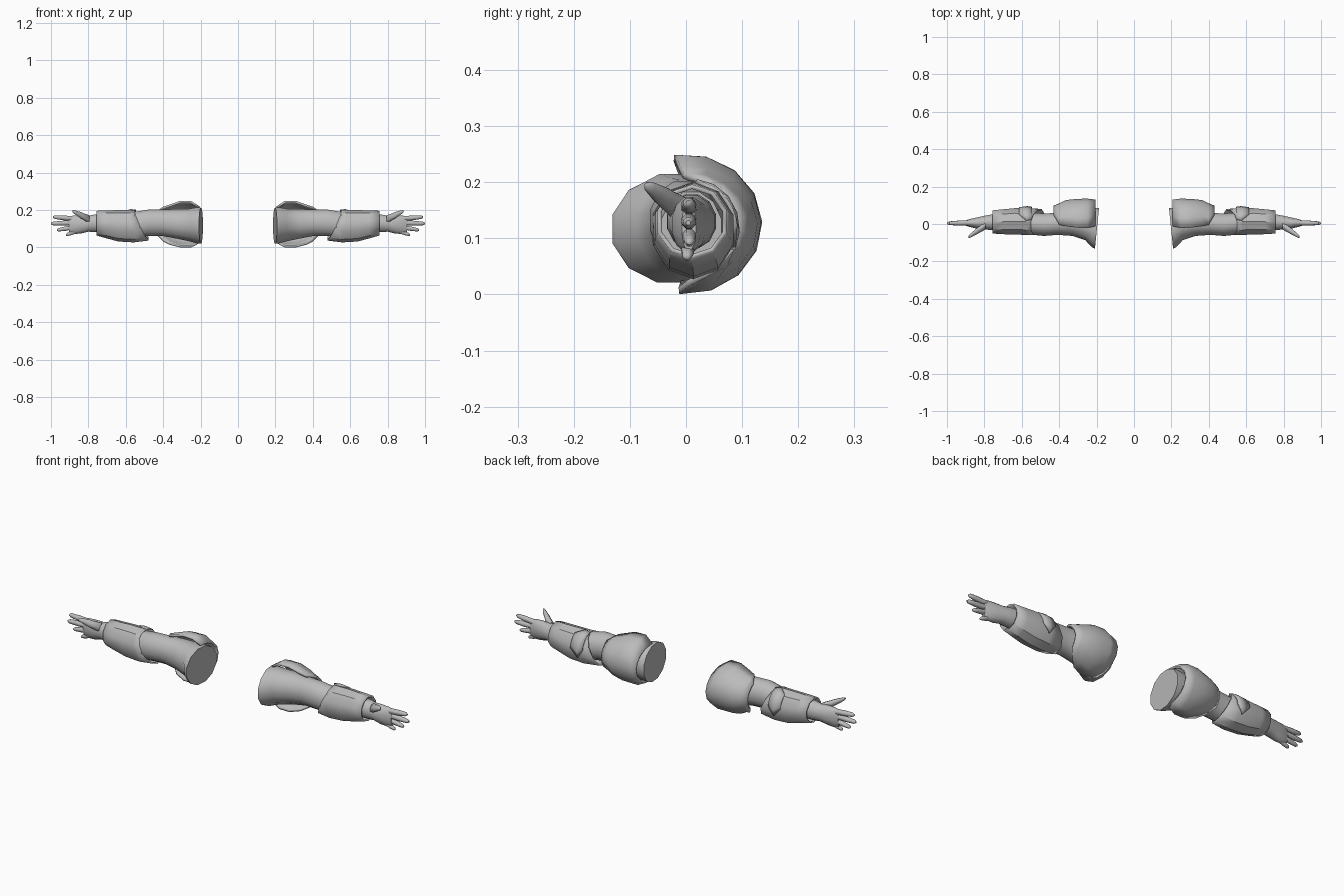
import bpy, bmesh, math

cube = bpy.data.objects.get("Cube")
if cube:
    bpy.data.objects.remove(cube)

grey = bpy.data.materials.new("plain grey")
grey.use_nodes = True
colour = (0.5, 0.5, 0.5, 1)
grey.diffuse_color = colour
grey.node_tree.nodes["Principled BSDF"].inputs["Base Color"].default_value = colour


def finish(name, bm, shell=0, angle=40):
    """Turn the bmesh into a mirrored, smoothly shaded object."""
    bmesh.ops.recalc_face_normals(bm, faces=bm.faces[:])
    mesh = bpy.data.meshes.new(name)
    bm.to_mesh(mesh)
    bm.free()
    mesh.materials.append(grey)
    obj = bpy.data.objects.new(name, mesh)
    bpy.context.collection.objects.link(obj)
    if shell:
        solid = obj.modifiers.new("thickness", "SOLIDIFY")
        solid.thickness = shell
        solid.offset = -1
    mirror = obj.modifiers.new("other_arm", "MIRROR")
    mirror.use_mirror_merge = False
    bpy.ops.object.select_all(action="DESELECT")
    obj.select_set(True)
    bpy.context.view_layer.objects.active = obj
    bpy.ops.object.shade_smooth_by_angle(angle=math.radians(angle))
    return obj


def loft(name, rings, sides=12, shell=0, angle=40):
    """Skin rings of (x, y_min, y_max, z_min, z_max, lean_y, lean_z)."""
    bm = bmesh.new()
    loops = []
    for x, y0, y1, z0, z1, *lean in rings:
        lean_y, lean_z = lean or (0, 0)
        loop = []
        for i in range(sides):
            a = math.tau * (i + 0.5) / sides
            dy = math.cos(a) * (y1 - y0) / 2
            dz = math.sin(a) * (z1 - z0) / 2
            loop.append(bm.verts.new((x + dy * lean_y + dz * lean_z,
                                      (y0 + y1) / 2 + dy, (z0 + z1) / 2 + dz)))
        loops.append(loop)
    for a, b in zip(loops, loops[1:]):
        for i in range(sides):
            j = (i + 1) % sides
            bm.faces.new((a[i], a[j], b[j], b[i]))
    if not shell:
        bm.faces.new(loops[0])
        bm.faces.new(loops[-1])
    return finish(name, bm, shell, angle)


def plate(name, rings, steps, shell):
    """Curved plate on the back; rings of (x, y, z, ry, rz, low, high angle)."""
    bm = bmesh.new()
    rows = []
    for x, y, z, ry, rz, low, high in rings:
        row = []
        for i in range(steps + 1):
            a = math.radians(low + (high - low) * i / steps)
            row.append(bm.verts.new((x, y + ry * math.cos(a), z + rz * math.sin(a))))
        rows.append(row)
    for a, b in zip(rows, rows[1:]):
        for i in range(steps):
            bm.faces.new((a[i], a[i + 1], b[i + 1], b[i]))
    return finish(name, bm, shell)


def digit(name, start, end, r0, r1):
    """Tapered finger with a bent middle and a rounded tip."""
    rings = []
    for t, s in ((0, 1), (0.35, 1), (0.5, 1.08), (0.75, 1), (0.92, 0.9), (1, 0.4)):
        x, y, z = (a + (b - a) * t for a, b in zip(start, end))
        r = (r0 + (r1 - r0) * t) * s
        rings.append((x, y - r, y + r, z - r, z + r))
    return loft(name, rings, 8, angle=60)


# Flared upper arm running down into the elbow
loft("upper_arm", [
    (0.198, -0.135, 0.09, 0.018, 0.215, -0.1, 0),
    (0.215, -0.128, 0.09, 0.018, 0.218, -0.1, 0),
    (0.26, -0.09, 0.085, 0.030, 0.210),
    (0.33, -0.066, 0.075, 0.045, 0.208),
    (0.41, -0.060, 0.062, 0.060, 0.205),
    (0.48, -0.066, 0.058, 0.060, 0.205),
    (0.54, -0.060, 0.062, 0.050, 0.195),
    (0.62, -0.045, 0.065, 0.050, 0.185),
])

# Shoulder shell wrapped around the back of the upper arm
plate("shoulder_pad", [
    (0.205, 0, 0.122, 0.130, 0.098, -92, 95),
    (0.25, 0, 0.125, 0.136, 0.125, -95, 99),
    (0.31, 0, 0.125, 0.134, 0.125, -95, 98),
    (0.365, 0, 0.122, 0.128, 0.108, -88, 95),
    (0.40, 0, 0.122, 0.112, 0.096, -70, 92),
    (0.43, 0, 0.122, 0.098, 0.088, -42, 60),
], 8, 0.012)

# Forearm armour with a slanted elbow opening
loft("bracer", [
    (0.515, -0.063, 0.084, 0.037, 0.200, -0.15, 0.45),
    (0.57, -0.062, 0.088, 0.027, 0.200, 0, 0.15),
    (0.64, -0.060, 0.088, 0.032, 0.200),
    (0.70, -0.058, 0.082, 0.048, 0.198),
    (0.757, -0.054, 0.076, 0.064, 0.196),
], 10, shell=0.008, angle=35)

# Raised guard behind the elbow
plate("elbow_guard", [
    (0.545, 0.012, 0.118, 0.080, 0.085, 5, 80),
    (0.575, 0.012, 0.117, 0.084, 0.089, -25, 85),
    (0.615, 0.012, 0.116, 0.080, 0.086, 5, 60),
], 5, 0.008)

# Wrist and palm
loft("palm", [
    (0.70, -0.035, 0.055, 0.080, 0.180),
    (0.765, -0.034, 0.052, 0.080, 0.178),
    (0.80, -0.030, 0.045, 0.083, 0.172),
    (0.84, -0.026, 0.036, 0.073, 0.175),
    (0.88, -0.016, 0.027, 0.070, 0.173),
    (0.903, -0.008, 0.018, 0.076, 0.166),
], 12, angle=60)

# Fingers and thumb
digit("index_finger", (0.875, 0.006, 0.154), (0.99, 0.004, 0.163), 0.015, 0.011)
digit("middle_finger", (0.875, 0.006, 0.132), (1.0, 0.004, 0.128), 0.015, 0.011)
digit("ring_finger", (0.875, 0.006, 0.109), (0.968, 0.006, 0.093), 0.014, 0.010)
digit("little_finger", (0.86, 0.004, 0.087), (0.92, 0.002, 0.067), 0.013, 0.009)
digit("thumb", (0.795, -0.008, 0.150), (0.886, -0.070, 0.195), 0.024, 0.010)
